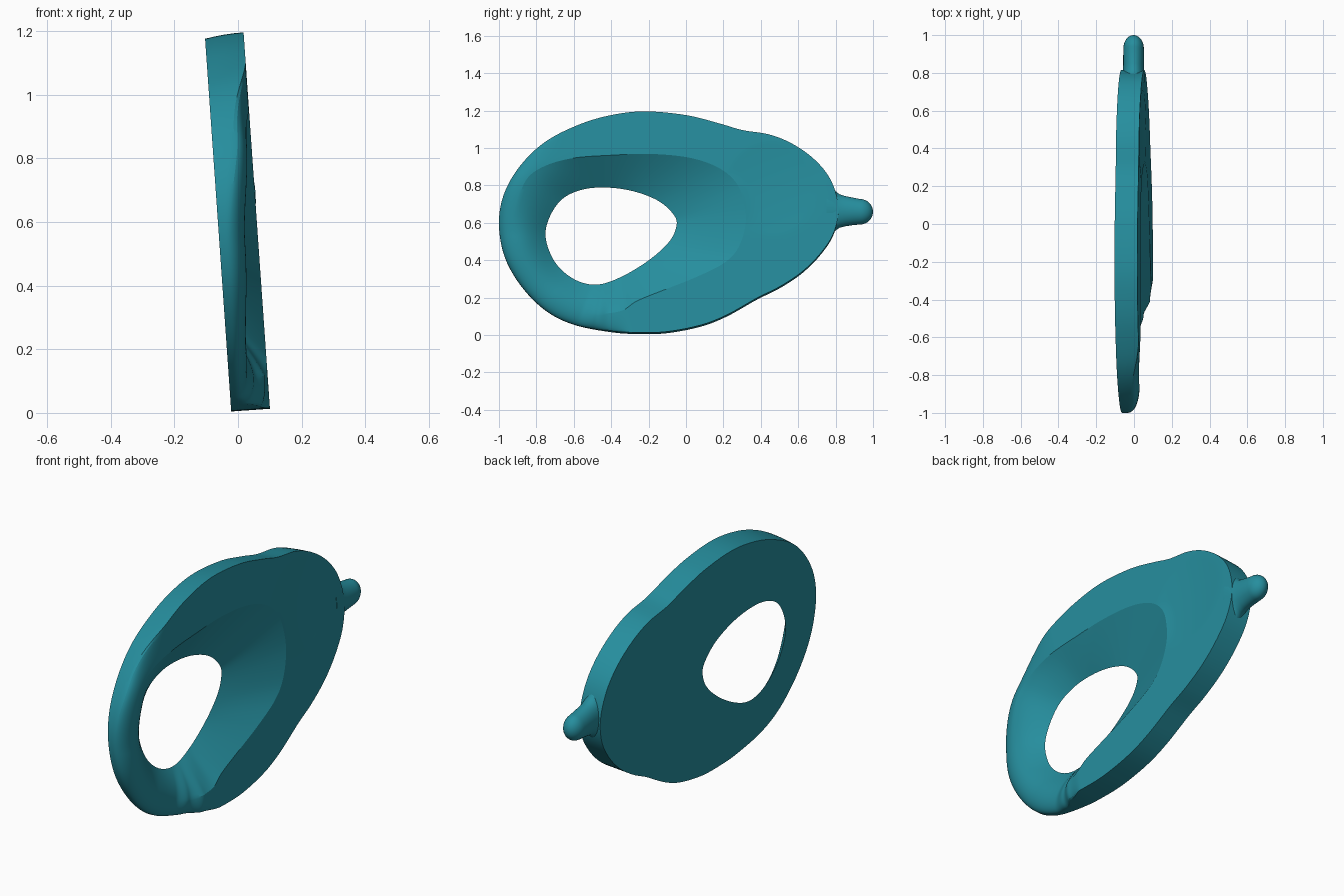
import bpy, bmesh, math
from mathutils import Vector

if "Cube" in bpy.data.objects:
    bpy.data.objects.remove(bpy.data.objects["Cube"])

TILT, T = 0.070, 0.122          # lean of the slab and its thickness
CU, CV = -0.40, 0.525           # centre used for the polar profiles
N = 320

teal = bpy.data.materials.new("teal")
teal.diffuse_color = (0.019, 0.27, 0.34, 1)
teal.use_nodes = True
teal.node_tree.nodes["Principled BSDF"].inputs["Base Color"].default_value = teal.diffuse_color

OUTLINE = [(-1, .6), (-.97, .76), (-.88, .91), (-.75, 1.03), (-.57, 1.12), (-.4, 1.17),
           (-.22, 1.19), (0, 1.17), (.18, 1.125), (.3, 1.09), (.45, 1.065), (.58, 1.01),
           (.7, .92), (.78, .81), (.815, .67), (.79, .54), (.72, .43), (.62, .33),
           (.5, .25), (.38, .19), (.22, .1), (.08, .045), (-.1, .01), (-.25, .005),
           (-.4, .015), (-.6, .055), (-.75, .13), (-.88, .26), (-.97, .42)]
HOLE = [(-.75, .52), (-.73, .63), (-.66, .73), (-.55, .78), (-.42, .79), (-.28, .77),
        (-.15, .72), (-.07, .65), (-.05, .59), (-.09, .5), (-.2, .4), (-.35, .31),
        (-.48, .27), (-.6, .3), (-.7, .39)]
CREST = [(.32, .6), (.3, .74), (.25, .83), (.15, .9), (0, .945), (-.2, .962), (-.4, .955),
         (-.6, .94), (-.75, .9), (-.85, .83), (-.9, .7), (-.91, .56), (-.87, .4),
         (-.78, .26), (-.65, .16), (-.5, .11), (-.35, .12), (-.26, .175), (-.1, .24),
         (.05, .3), (.2, .375), (.28, .46)]
# angle in degrees, height fraction, rounding of the rim
RIM = [(-90, .93, .3), (-78, 1, 0), (110, 1, 0), (145, .88, .5), (180, .66, 1),
       (225, .5, 1), (248, .47, 1), (259, .65, .8), (270, .93, .3), (282, 1, 0)]


def polar(points):
    """Radius at N even angles of a smooth closed curve."""
    pts, n, out = [Vector(p) for p in points], len(points), []
    for i in range(n):
        a, b, c, d = (pts[(i + k) % n] for k in (-1, 0, 1, 2))
        for j in range(12):
            t = j / 12
            p = .5 * (2 * b + (c - a) * t + (2 * a - 5 * b + 4 * c - d) * t * t
                      + (3 * b - a - 3 * c + d) * t ** 3)
            x, y = p.x - CU, p.y - CV
            out.append((math.atan2(y, x) % math.tau, math.hypot(x, y)))
    out.sort()
    out = [(out[-1][0] - math.tau, out[-1][1])] + out + [(out[0][0] + math.tau, out[0][1])]
    radii, k = [], 0
    for i in range(N):
        th = math.tau * i / N
        while out[k + 1][0] < th:
            k += 1
        (a, ra), (b, rb) = out[k], out[k + 1]
        radii.append(ra + (rb - ra) * (th - a) / max(b - a, 1e-9))
    return radii


def rim(deg):
    deg = deg if deg < 270 else deg - 360
    for (a, h, r), (b, h2, r2) in zip(RIM, RIM[1:]):
        if a <= deg <= b:
            t = (deg - a) / (b - a)
            t = t * t * (3 - 2 * t)
            return h + (h2 - h) * t, r + (r2 - r) * t


def place(u, v, w):
    """Slab coordinates to the leaning world position."""
    c, s = math.cos(TILT), math.sin(TILT)
    return (-.021 - v * s + w * c, u, v * c + w * s)


def finish(bm, name, angle):
    bmesh.ops.recalc_face_normals(bm, faces=bm.faces)
    me = bpy.data.meshes.new(name)
    bm.to_mesh(me)
    bm.free()
    me.materials.append(teal)
    ob = bpy.data.objects.new(name, me)
    bpy.context.collection.objects.link(ob)
    bpy.ops.object.select_all(action='DESELECT')
    ob.select_set(True)
    bpy.context.view_layer.objects.active = ob
    bpy.ops.object.shade_smooth_by_angle(angle=angle)


def bridge(bm, a, b):
    n = len(a)
    for i in range(n):
        bm.faces.new((a[i], a[(i + 1) % n], b[(i + 1) % n], b[i]))


# slab body: rings running from the hole, over the bowl and rim, round to the back
hole, crest, outer = polar(HOLE), polar(CREST), polar(OUTLINE)
B, P, W = 12, 14, 4
columns = []
for i in range(N):
    th = math.tau * i / N
    h, rnd = rim(math.degrees(th))
    H, cs, sn, col = h * T, math.cos(th), math.sin(th), []
    ro, rc, rh = outer[i], min(crest[i], outer[i] - .03), hole[i]

    def add(r, w, drop=0):
        u, v = CU + r * cs, CV + r * sn - drop
        col.append((u, v, w))

    for k in range(B + 1):                       # bowl
        t = k / B
        f = t + (math.sin(t * math.pi / 2) - t) * rnd
        add(rh + (rc - rh) * t, H * f)
    for k in range(1, P + 1):                    # flat face or rounded rim
        s = math.sin(k / P * math.pi / 2)
        s = k / P + (s - k / P) * rnd
        w = H * (1 - rnd * .7 * (1 - math.sqrt(max(0, 1 - s * s))))
        r = rc + (ro - rc) * s
        d = math.hypot(CU + r * cs - .46, CV + r * sn - .775) / .25
        add(r, w - .009 * max(0, 1 - d * d))     # shallow thumb dish
    top = col[-1][2]
    for k in range(1, W + 1):                    # side wall
        q = k / W
        add(ro, top * (1 - q), .012 * max(0, sn) * q * q)
    columns.append(col)

bm = bmesh.new()
rings = [[bm.verts.new(place(*columns[i][k])) for i in range(N)] for k in range(len(columns[0]))]
for a, b in zip(rings, rings[1:] + rings[:1]):
    bridge(bm, a, b)
finish(bm, "slab_body", math.radians(16))

# rounded knob at the narrow end: y, centre z, half height, half depth
KNOB = [(.75, .665, .15, .058), (.785, .665, .125, .058), (.80, .664, .105, .057),
        (.82, .663, .090, .056), (.85, .662, .081, .055), (.89, .661, .074, .055),
        (.93, .659, .068, .054)]
for k in range(1, 10):                           # domed tip
    a = k / 10 * math.pi / 2
    KNOB.append((.93 + .07 * math.sin(a), .659, .068 * math.cos(a), .054 * math.cos(a)))
bm = bmesh.new()
M = 40
rings = [[bm.verts.new((-.002 + rx * math.cos(math.tau * j / M), y,
                        zc + rz * math.sin(math.tau * j / M))) for j in range(M)]
         for y, zc, rz, rx in KNOB]
for a, b in zip(rings, rings[1:]):
    bridge(bm, a, b)
bm.faces.new(rings[0])
tip = bm.verts.new((-.002, 1.0, .659))
for j in range(M):
    bm.faces.new((rings[-1][j], rings[-1][(j + 1) % M], tip))
finish(bm, "end_knob", math.radians(50))
